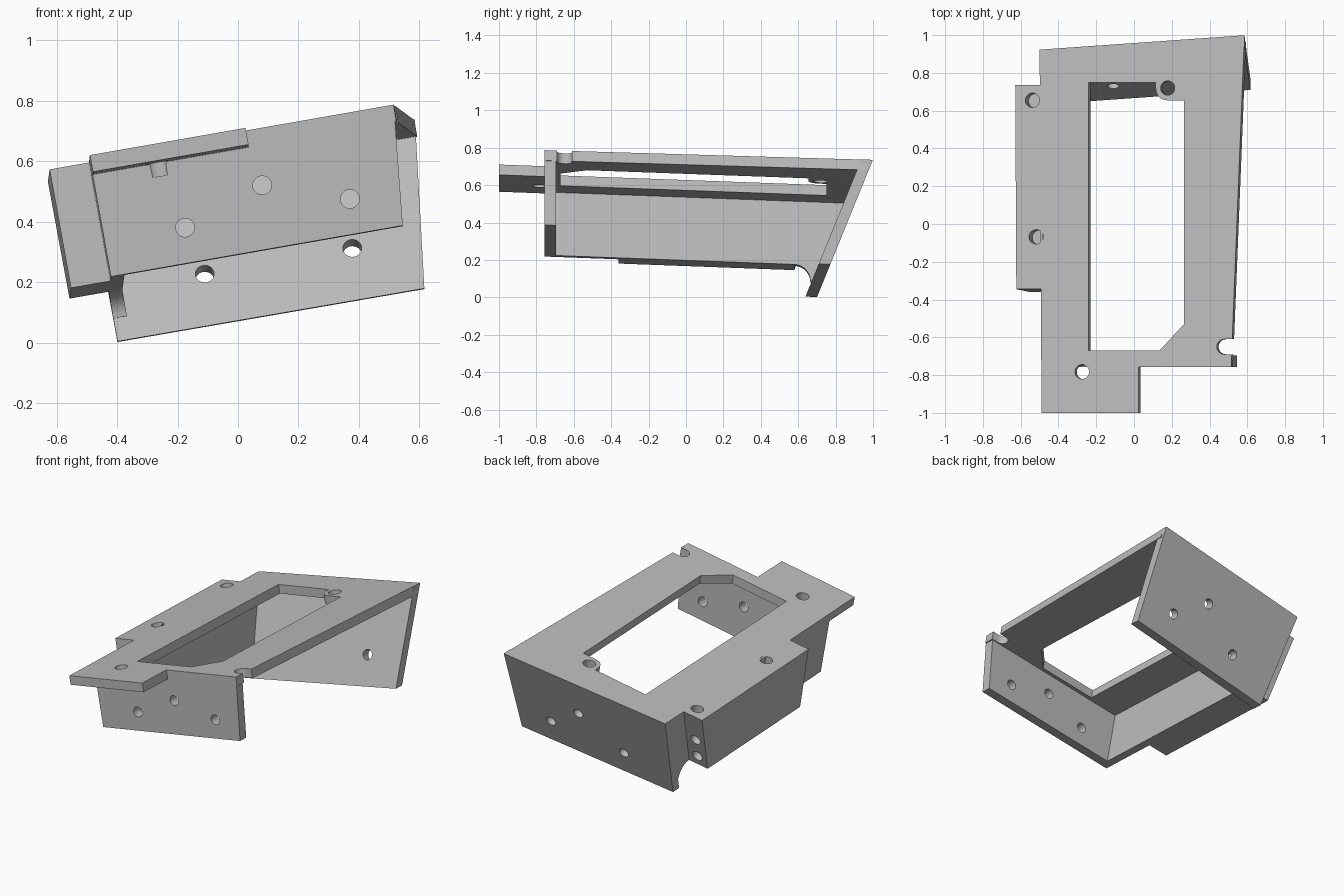
import bpy, bmesh, math
from mathutils import Vector

if "Cube" in bpy.data.objects:
    bpy.data.objects.remove(bpy.data.objects["Cube"])

grey = bpy.data.materials.new("grey")
grey.diffuse_color = (0.5, 0.5, 0.5, 1)
grey.use_nodes = True
grey.node_tree.nodes["Principled BSDF"].inputs["Base Color"].default_value = grey.diffuse_color


def P(d, y, h):
    """Tilted frame: d across from the left face, y along, h drop below the top face."""
    z = (0.60075 - 0.0386 * y - h) / 1.0315
    return Vector((-0.39 - 0.012 * y - 0.18 * z + d, y, z + 0.175 * d))


def D(x, y):
    return x - P(0, y, 0).x


def back_y(d, h, y0):
    """Where the sloping back plane, y0 at the floor, crosses (d, h)."""
    return (y0 + 0.407 * ((0.60075 - h) / 1.0315 + 0.175 * d)) / 1.0152


def prism(name, a, b):
    """Solid between two matching outlines given in the tilted frame."""
    bm = bmesh.new()
    va = [bm.verts.new(P(*p)) for p in a]
    vb = [bm.verts.new(P(*p)) for p in b]
    bm.faces.new(va)
    bm.faces.new(vb[::-1])
    for i in range(len(va)):
        j = (i + 1) % len(va)
        bm.faces.new((va[j], va[i], vb[i], vb[j]))
    bmesh.ops.recalc_face_normals(bm, faces=bm.faces)
    me = bpy.data.meshes.new(name)
    bm.to_mesh(me)
    bm.free()
    ob = bpy.data.objects.new(name, me)
    me.materials.append(grey)
    bpy.context.collection.objects.link(ob)
    return ob


def slab(name, outline, h0, h1):
    pts = [(D(x, y), y) for x, y in outline]
    return prism(name, [(d, y, h0) for d, y in pts], [(d, y, h1) for d, y in pts])


def drill(start, inward, r, depth):
    """Cylinder cutter going from just outside the surface to a given depth."""
    n = Vector(inward).normalized()
    bpy.ops.mesh.primitive_cylinder_add(vertices=32, radius=r, depth=depth + 0.04)
    ob = bpy.context.object
    ob.location = Vector(start) + n * (depth - 0.04) / 2
    ob.rotation_euler = n.to_track_quat('Z', 'Y').to_euler()
    ob.name = "hole_cutter"
    ob.data.materials.append(grey)
    return ob


def combine(base, other, op):
    bpy.context.view_layer.update()
    m = base.modifiers.new(op, 'BOOLEAN')
    m.operation, m.object, m.solver = op, other, 'EXACT'
    bpy.context.view_layer.objects.active = base
    bpy.ops.object.modifier_apply(modifier=m.name)
    bpy.data.objects.remove(other)


# top plate with front tongue
bracket = slab("bracket", [(P(0, -1, 0).x, -1), (0.025, -1), (0.025, -0.757), (0.514, -0.757),
                           (0.583, 0.96), (P(0, 0.89, 0).x, 0.89)], 0, 0.057)

# front wall, its right end leaning
front = [(0, 0), (1.006, 0), (0.965, 0.405), (0, 0.405)]
front_wall = prism("front_wall", [(d, -0.757, h) for d, h in front],
                   [(d, -0.695, h) for d, h in front])

# sloping back wall
back = [(0, 0), (1.085, 0), (1.015, 0.572), (0, 0.572)]
back_wall = prism("back_wall", [(d, back_y(d, h, 0.7), h) for d, h in back],
                  [(d, back_y(d, h, 0.637), h) for d, h in back])

# thin left wall with a round fillet down to the back wall
arc = [(0.58 + 0.085 * math.sin(t), 0.405 + 0.088 * (1 - math.cos(t)))
       for t in [i * math.pi / 20 for i in range(11)]]
side = [(-0.72, 0.01), (-0.72, 0.405)] + arc + [(0.70, 0.493), (back_y(0, 0.01, 0.67), 0.01)]
left_wall = prism("left_wall", [(0, y, h) for y, h in side], [(0.045, y, h) for y, h in side])

# thick mounting block on the outer left
block = [(-0.345, 0), (-0.36, 0.405), (back_y(-0.065, 0.405, 0.515), 0.405),
         (back_y(-0.065, 0, 0.515), 0)]
mount_block = prism("mount_block", [(-0.13, y, h) for y, h in block],
                    [(0.02, y, h) for y, h in block])

for part in (front_wall, back_wall, left_wall, mount_block):
    combine(bracket, part, 'UNION')

# window with a chamfered corner and a rounded screw boss
boss = [(0.175 - 0.06 * math.cos(t), 0.718 - 0.063 * math.sin(t))
        for t in [i * math.pi / 16 for i in range(9)]]
window = [(-0.24, -0.67), (-0.24, 0.75), (0.115, 0.75)] + boss + \
         [(0.265, 0.655), (0.265, -0.53), (0.135, -0.67)]
combine(bracket, slab("window_cutter", window, -0.05, 0.13), 'DIFFERENCE')

# open slot at the front right corner
slot = [(0.7, -0.69), (0.7, -0.61)] + [(0.478 - 0.04 * math.sin(t), -0.65 + 0.04 * math.cos(t))
        for t in [i * math.pi / 12 for i in range(13)]]
combine(bracket, slab("slot_cutter", slot, -0.05, 0.1), 'DIFFERENCE')

# holes from above
down = (0.175, -0.0365, -1)
for x, y in [(-0.538, 0.655), (-0.518, -0.068), (-0.275, -0.782), (0.178, 0.72)]:
    combine(bracket, drill(P(D(x, y), y, 0), down, 0.038, 0.1), 'DIFFERENCE')

# holes through the front wall
for x, z in [(-0.175, 0.38), (0.08, 0.52), (0.37, 0.475)]:
    combine(bracket, drill((x, -0.757, z), (0, 1, 0), 0.031, 0.12), 'DIFFERENCE')

# holes through the back wall
inward = (0, -1, 0.407)
for x, z in [(-0.11, 0.205), (0.378, 0.29), (0.15, 0.42)]:
    combine(bracket, drill((x, 0.7 + 0.407 * z, z), inward, 0.031, 0.12), 'DIFFERENCE')

# blind holes in the back end of the mounting block
for h in (0.2, 0.335):
    combine(bracket, drill(P(-0.065, back_y(-0.065, h, 0.515), h), inward, 0.034, 0.1), 'DIFFERENCE')

bpy.ops.object.select_all(action='DESELECT')
bracket.select_set(True)
bpy.context.view_layer.objects.active = bracket
bpy.ops.object.shade_smooth_by_angle(angle=math.radians(30))
